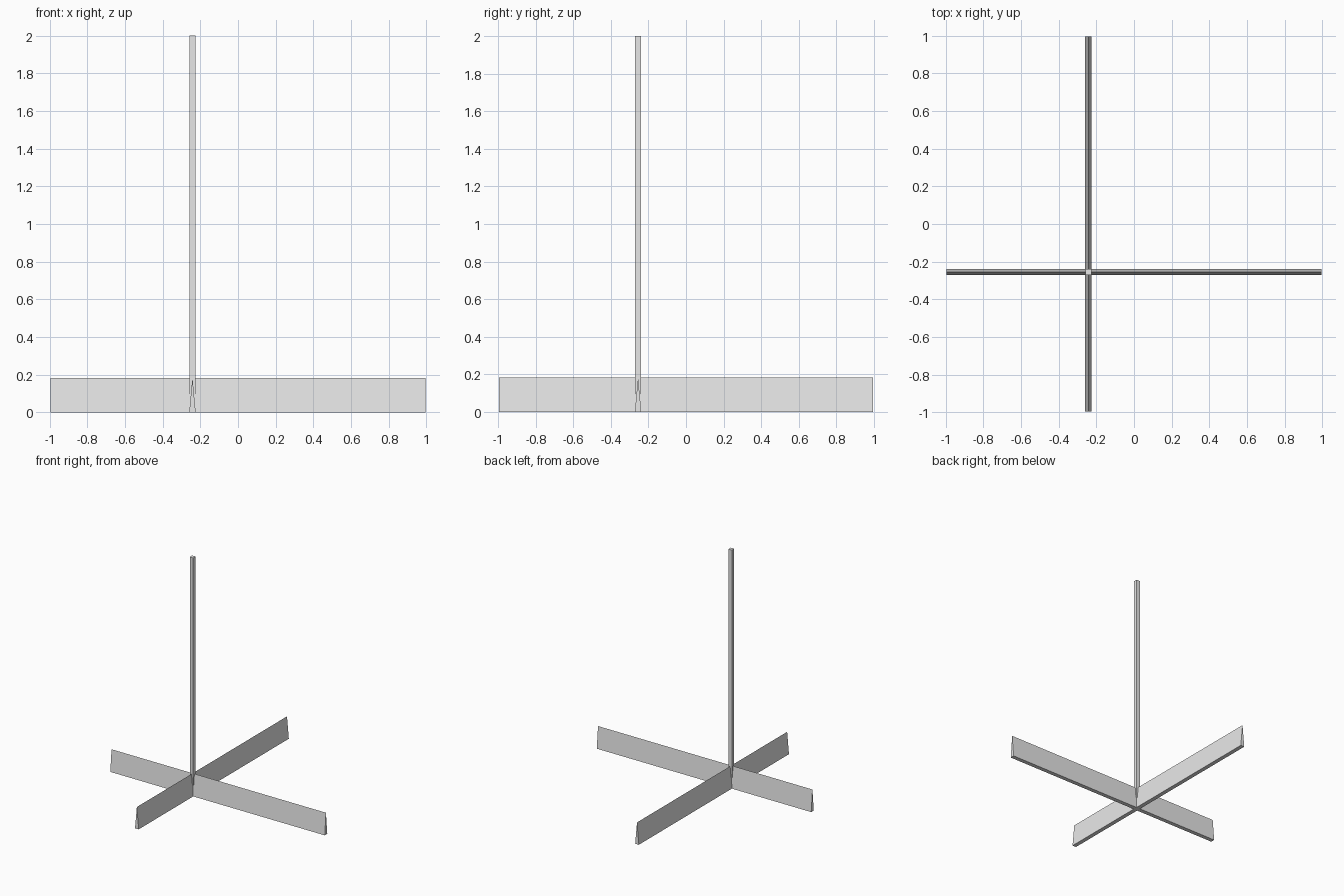
import bpy, bmesh
from mathutils import Vector

if "Cube" in bpy.data.objects:
    bpy.data.objects.remove(bpy.data.objects["Cube"])

CX, CY = -0.242, -0.255   # where the parts cross
W, H = 0.034, 0.183       # blade base width and height

mat = bpy.data.materials.new("light grey")
mat.diffuse_color = (0.8, 0.8, 0.8, 1)
mat.use_nodes = True
mat.node_tree.nodes["Principled BSDF"].inputs["Base Color"].default_value = mat.diffuse_color


def prism(name, profile, offset):
    """Extrude a closed profile along an offset vector."""
    bm = bmesh.new()
    face = bm.faces.new([bm.verts.new(p) for p in profile])
    ext = bmesh.ops.extrude_face_region(bm, geom=[face], use_keep_orig=True)
    verts = [v for v in ext["geom"] if isinstance(v, bmesh.types.BMVert)]
    bmesh.ops.translate(bm, verts=verts, vec=Vector(offset))
    bmesh.ops.recalc_face_normals(bm, faces=bm.faces)
    mesh = bpy.data.meshes.new(name)
    bm.to_mesh(mesh)
    bm.free()
    mesh.materials.append(mat)
    obj = bpy.data.objects.new(name, mesh)
    bpy.context.collection.objects.link(obj)


# Wedge cross-section: wide base tapering to a ridge
wedge = [(-W / 2, 0), (W / 2, 0), (0, H)]

# Two crossing base blades
prism("side_to_side_blade", [(-0.995, CY + a, z) for a, z in wedge], (1.99, 0, 0))
prism("front_to_back_blade", [(CX + a, -0.995, z) for a, z in wedge], (0, 1.99, 0))

# Square upright mast, sunk into the crossing
r = 0.016
corners = [(-r, -r), (r, -r), (r, r), (-r, r)]
prism("mast", [(CX + a, CY + b, H / 2) for a, b in corners], (0, 0, 2 - H / 2))
